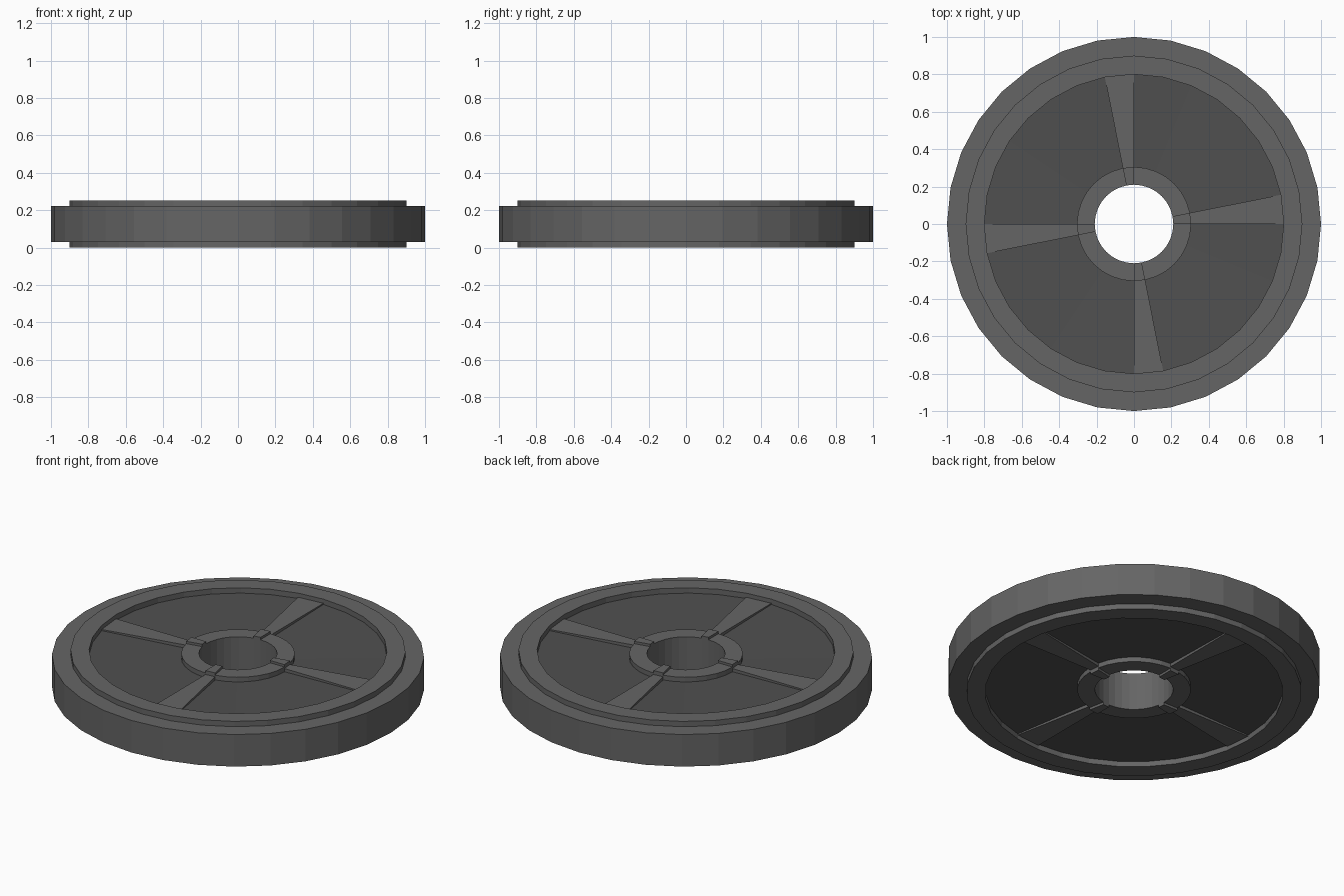
import bpy, bmesh, math

if "Cube" in bpy.data.objects:
    bpy.data.objects.remove(bpy.data.objects["Cube"])

SIDES = 32
MID = 0.1265                      # half thickness; everything mirrors about this plane
STEP = 2 * math.pi / SIDES


def material(name, v):
    m = bpy.data.materials.new(name)
    m.diffuse_color = (v, v, v, 1)
    m.use_nodes = True
    m.node_tree.nodes["Principled BSDF"].inputs["Base Color"].default_value = m.diffuse_color
    return m


def revolve(name, profile, segments, mat, caps=0):
    """Sweep an (r, z) profile, outer to inner, over the given segments.
    caps: profile edges to sweep, the rest of the outline only closes the ends."""
    bm = bmesh.new()
    for s in segments:
        rings = [[bm.verts.new((r * math.cos(a), r * math.sin(a), z)) for r, z in profile]
                 for a in (s * STEP, (s + 1) * STEP)]
        a, b = rings
        for i in range(caps or len(profile) - 1):
            bm.faces.new((a[i], b[i], b[i + 1], a[i + 1]))
        if caps:
            bm.faces.new(a)
            bm.faces.new(b[::-1])
    bmesh.ops.remove_doubles(bm, verts=bm.verts, dist=1e-5)
    mesh = bpy.data.meshes.new(name)
    bm.to_mesh(mesh)
    bm.free()
    mesh.materials.append(mat)
    obj = bpy.data.objects.new(name, mesh)
    bpy.context.collection.objects.link(obj)
    obj.location.z = MID
    mod = obj.modifiers.new("mirror", "MIRROR")
    mod.use_axis = (False, False, True)
    return obj


grey = material("grey", 0.13)
dark = material("dark_grey", 0.08)
every = range(SIDES)
spoke_slots = range(0, SIDES, SIDES // 4)

# Outer rim with the stepped shoulder
revolve("rim", [(1, 0), (1, 0.095), (0.9, 0.095), (0.9, MID), (0.8, MID), (0.8, 0.095)],
        every, grey)

# Recessed dark web between the spokes
revolve("web", [(0.8, 0.095), (0.305, 0.083)],
        [s for s in every if s not in spoke_slots], dark)

# Hub collar and bore
revolve("hub", [(0.305, 0.083), (0.305, 0.111), (0.21, 0.111), (0.21, 0)], every, grey)

# Four wedge spokes stepping up over the hub
revolve("spokes", [(0.8, 0.095), (0.8, 0.102), (0.305, 0.102), (0.305, 0.125),
                   (0.21, 0.125), (0.21, 0.111), (0.305, 0.111), (0.305, 0.083)],
        spoke_slots, grey, caps=5)
